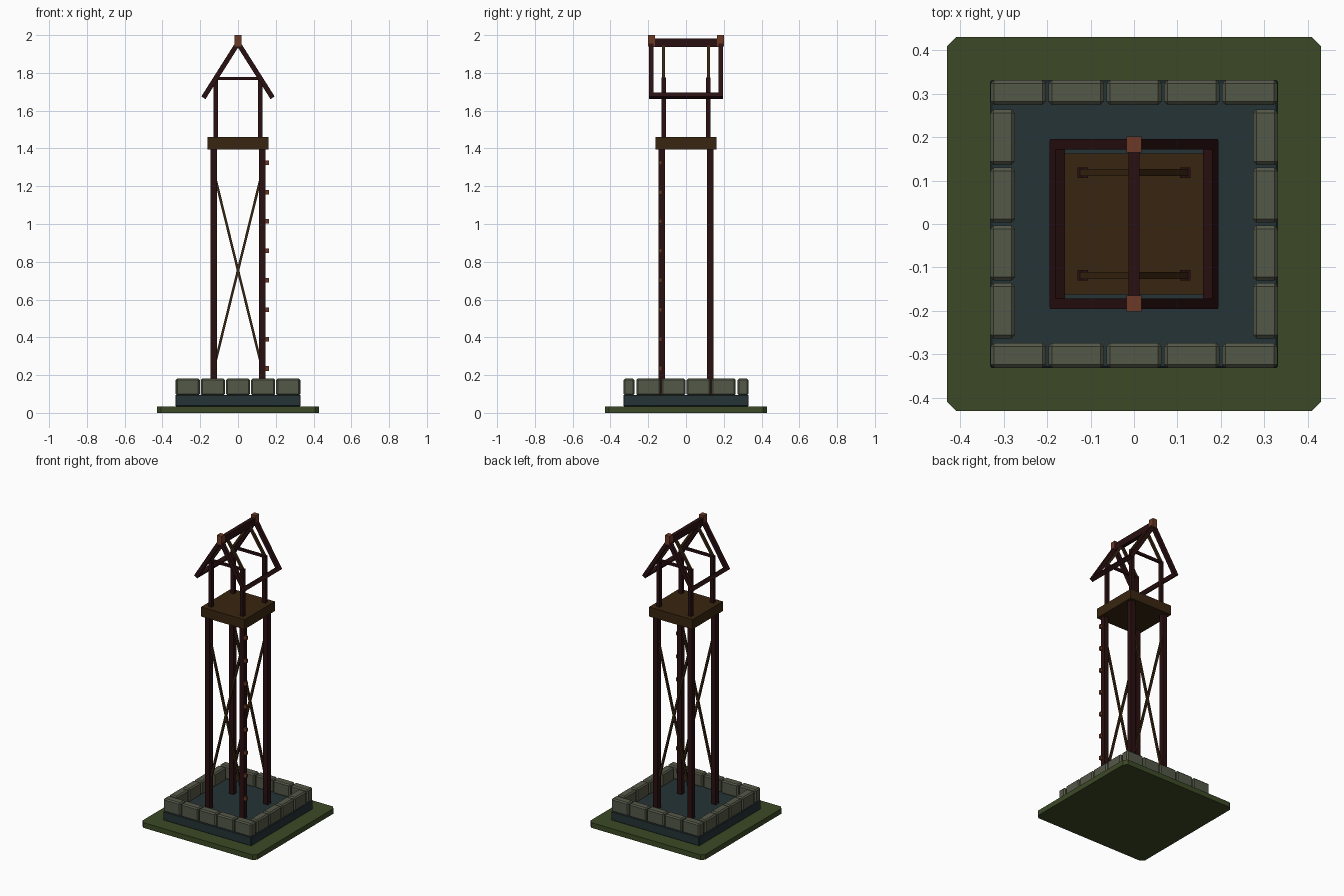
import bpy, bmesh, math
from mathutils import Vector, Matrix

if "Cube" in bpy.data.objects:
    bpy.data.objects.remove(bpy.data.objects["Cube"])


def mat(name, rgb):
    m = bpy.data.materials.new(name)
    m.diffuse_color = (*[(c / 255 / 12.92) if c < 11 else ((c / 255 + 0.055) / 1.055) ** 2.4 for c in rgb], 1)
    m.use_nodes = True
    m.node_tree.nodes["Principled BSDF"].inputs["Base Color"].default_value = m.diffuse_color
    return m


GRASS = mat("grass green", (60, 73, 38))
SLATE = mat("dark slate", (37, 51, 54))
STONE = mat("grey stone", (84, 88, 72))
TIMBER = mat("dark red timber", (42, 16, 17))
PLANK = mat("brown plank", (57, 37, 16))
CAP = mat("rust wood", (108, 58, 38))


def finish(name, bm, m, bevel=0.0):
    me = bpy.data.meshes.new(name)
    bm.to_mesh(me)
    bm.free()
    ob = bpy.data.objects.new(name, me)
    bpy.context.collection.objects.link(ob)
    me.materials.append(m)
    if bevel:
        b = ob.modifiers.new("bevel", 'BEVEL')
        b.width, b.segments = bevel, 1
    return ob


def box(name, c, s, m, bevel=0.0, rot=None):
    bm = bmesh.new()
    bmesh.ops.create_cube(bm, size=1)
    M = Matrix.Translation(c) @ (rot or Matrix()) @ Matrix.Diagonal((*s, 1))
    bmesh.ops.transform(bm, matrix=M, verts=bm.verts)
    return finish(name, bm, m, bevel)


def beam(name, a, b, w, d, m):
    """Bar lying in the XZ plane: w = depth along y, d = thickness in plane."""
    a, b = Vector(a), Vector(b)
    v = b - a
    rot = Matrix.Rotation(-math.atan2(v.z, v.x), 4, 'Y')
    return box(name, (a + b) / 2, (v.length, w, d), m, 0, rot)


# grass slab with clipped corners
H, C = 0.43, 0.022
bm = bmesh.new()
pts = [(-H + C, -H), (H - C, -H), (H, -H + C), (H, H - C),
       (H - C, H), (-H + C, H), (-H, H - C), (-H, -H + C)]
f = bm.faces.new([bm.verts.new((x, y, 0)) for x, y in pts])
r = bmesh.ops.extrude_face_region(bm, geom=[f])
bmesh.ops.translate(bm, vec=(0, 0, 0.035), verts=[v for v in r['geom'] if isinstance(v, bmesh.types.BMVert)])
bmesh.ops.recalc_face_normals(bm, faces=bm.faces)
finish("grass_slab", bm, GRASS)

# slate footing
box("footing", (0, 0, 0.065), (0.662, 0.662, 0.062), SLATE, 0.004)

# stone kerb
for s in (-1, 1):
    for i in range(5):
        box("kerb_stone", ((i - 2) * 0.133, s * 0.302, 0.137), (0.127, 0.057, 0.09), STONE, 0.008)
    for i in range(4):
        box("kerb_stone_side", (s * 0.302, (i - 1.5) * 0.133, 0.137), (0.057, 0.127, 0.09), STONE, 0.008)

# tower legs, upper posts
for sx in (-1, 1):
    for sy in (-1, 1):
        box("tower_leg", (sx * 0.128, sy * 0.128, 0.745), (0.034, 0.034, 1.31), TIMBER)
        box("roof_post", (sx * 0.118, sy * 0.118, 1.612), (0.024, 0.024, 0.325), TIMBER)

# cross braces on the front and back
for sy in (-1, 1):
    for s in (-1, 1):
        beam("cross_brace", (-s * 0.122, sy * 0.128, 0.26), (s * 0.122, sy * 0.128, 1.25), 0.013, 0.013, PLANK)

# climbing pegs on the front right leg
for i in range(8):
    box("climbing_peg", (0.15, -0.135, 0.235 + i * 0.1557), (0.026, 0.016, 0.024), CAP)

# platform
box("platform", (0, 0, 1.427), (0.325, 0.325, 0.065), PLANK)

# roof frame
box("ridge_beam", (0, 0, 1.96), (0.026, 0.37, 0.046), TIMBER)
for sy in (-1, 1):
    box("ridge_cap", (0, sy * 0.183, 1.97), (0.035, 0.037, 0.06), CAP)
    box("tie_beam", (0, sy * 0.118, 1.77), (0.24, 0.016, 0.016), TIMBER)
    for sx in (-1, 1):
        beam("gable_rafter", (0, sy * 0.183, 1.958), (sx * 0.182, sy * 0.183, 1.67), 0.024, 0.026, TIMBER)
        beam("inner_rafter", (sx * 0.118, sy * 0.118, 1.772), (0, sy * 0.118, 1.95), 0.016, 0.016, PLANK)
tilt = math.atan2(0.288, 0.182)
for sx in (-1, 1):
    box("eave_beam", (sx * 0.176, 0, 1.679), (0.026, 0.385, 0.026), TIMBER, 0,
        Matrix.Rotation(sx * tilt, 4, 'Y'))
